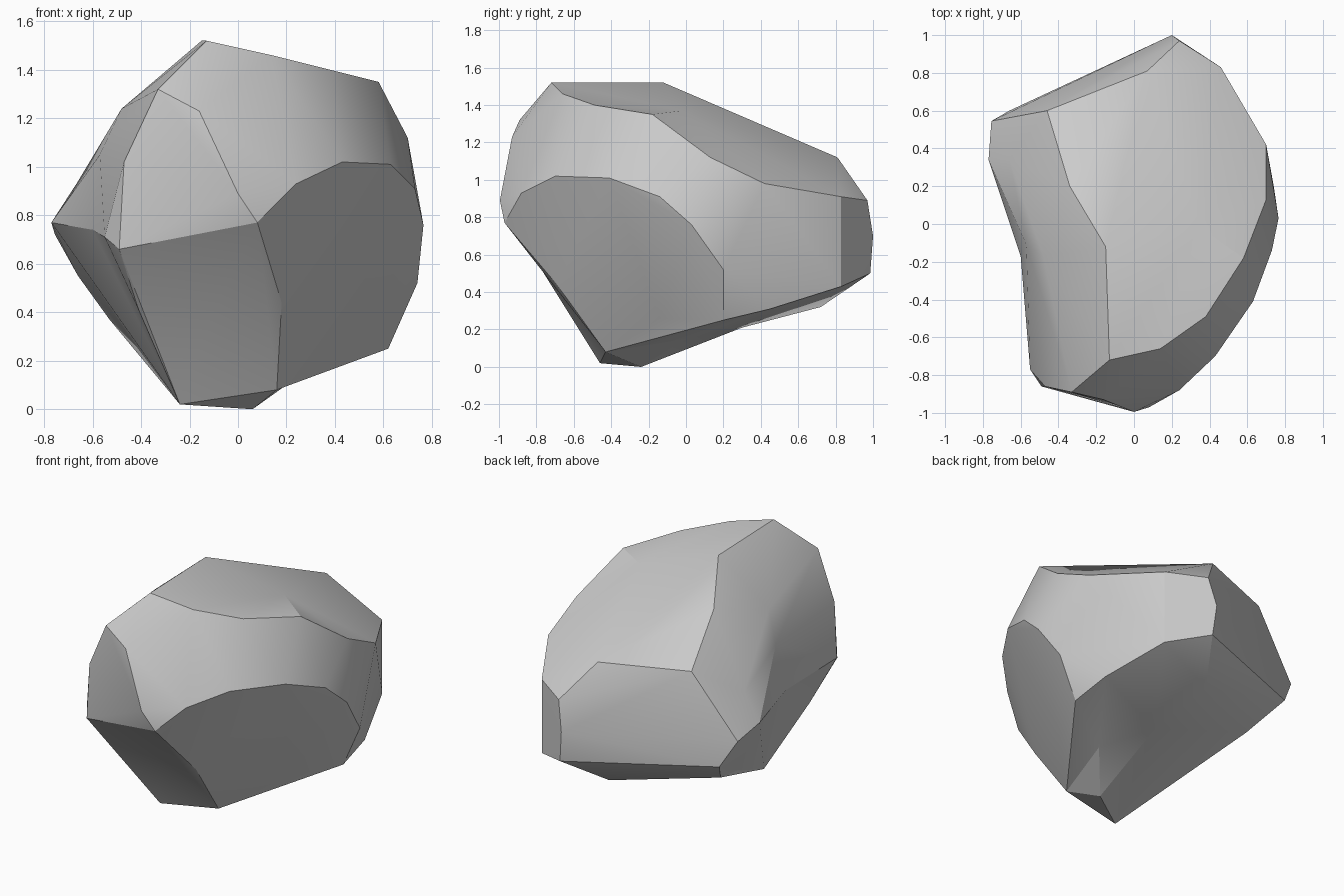
import bpy, bmesh, math
from mathutils import Vector

if "Cube" in bpy.data.objects:
    bpy.data.objects.remove(bpy.data.objects["Cube"])

# Outer corner points of the chipped boulder
corners = [
    # underside and big lower right facet
    (-.24, -.46, .02), (.06, -.24, 0), (.16, -.43, .08), (.46, -.14, .26),
    (.62, .2, .25), (.74, .2, .52), (.765, .03, .76), (.73, -.14, .91),
    (.63, -.41, 1.01), (.43, -.7, 1.02), (.24, -.88, .93), (.08, -.97, .77),
    (.18, -.69, .44),
    # front
    (-.41, -.69, .41), (-.49, -.86, .66), (-.47, -.86, 1.02), (-.33, -.89, 1.32),
    (-.16, -.93, 1.23), (0, -.995, .89),
    # top rim
    (-.13, -.72, 1.52), (.14, -.66, 1.46), (.38, -.49, 1.4), (.58, -.18, 1.35),
    (.7, .13, 1.12), (.7, .42, .98),
    # back
    (.46, .83, .91), (.24, .97, .89), (.2, 1, .7), (.22, .985, .5),
    (.46, .83, .43), (.6, .45, .31), (.05, .72, .32),
    # left side
    (-.42, .07, .26), (-.53, .4, .37), (-.66, .6, .55), (-.755, .545, .72),
    (-.77, .34, .77), (-.46, .6, 1.12), (.07, .81, 1.12),
    (-.15, -.12, 1.52), (-.48, -.17, 1.24), (-.55, -.77, .71), (-.34, .2, 1.34),
]
# Points lying in shallow hollows: top, left side, front, underside
hollows = [
    (.35, -.02, 1.37), (-.66, .34, .94), (-.57, -.11, 1.05), (-.6, -.17, .74),
    (-.1, -.64, .4), (.27, 0, .15), (.09, .3, .21),
]
points = [Vector(c) for c in corners + hollows]
centre = Vector((0, 0, .75))
lift = [1.0] * len(corners) + [1.1] * len(hollows)

# Hull the points; sunken ones are lifted until they join the skin, then put back
for step in range(60):
    bm = bmesh.new()
    for p, s in zip(points, lift):
        bm.verts.new(centre + (p - centre) * s)
    verts = list(bm.verts)
    bmesh.ops.convex_hull(bm, input=verts, use_existing_faces=False)
    sunken = [i for i, v in enumerate(verts) if not v.link_faces]
    if not sunken or step == 59:
        break
    for i in sunken:
        lift[i] *= 1.012
    bm.free()
for v, p in zip(verts, points):
    v.co = p
bmesh.ops.delete(bm, geom=[v for v in verts if not v.link_faces], context='VERTS')
bmesh.ops.recalc_face_normals(bm, faces=bm.faces)

# Boulder object
mesh = bpy.data.meshes.new("boulder")
bm.to_mesh(mesh)
bm.free()
boulder = bpy.data.objects.new("boulder", mesh)
bpy.context.collection.objects.link(boulder)
bpy.context.view_layer.objects.active = boulder
boulder.select_set(True)
bpy.ops.object.shade_smooth_by_angle(angle=math.radians(25))
